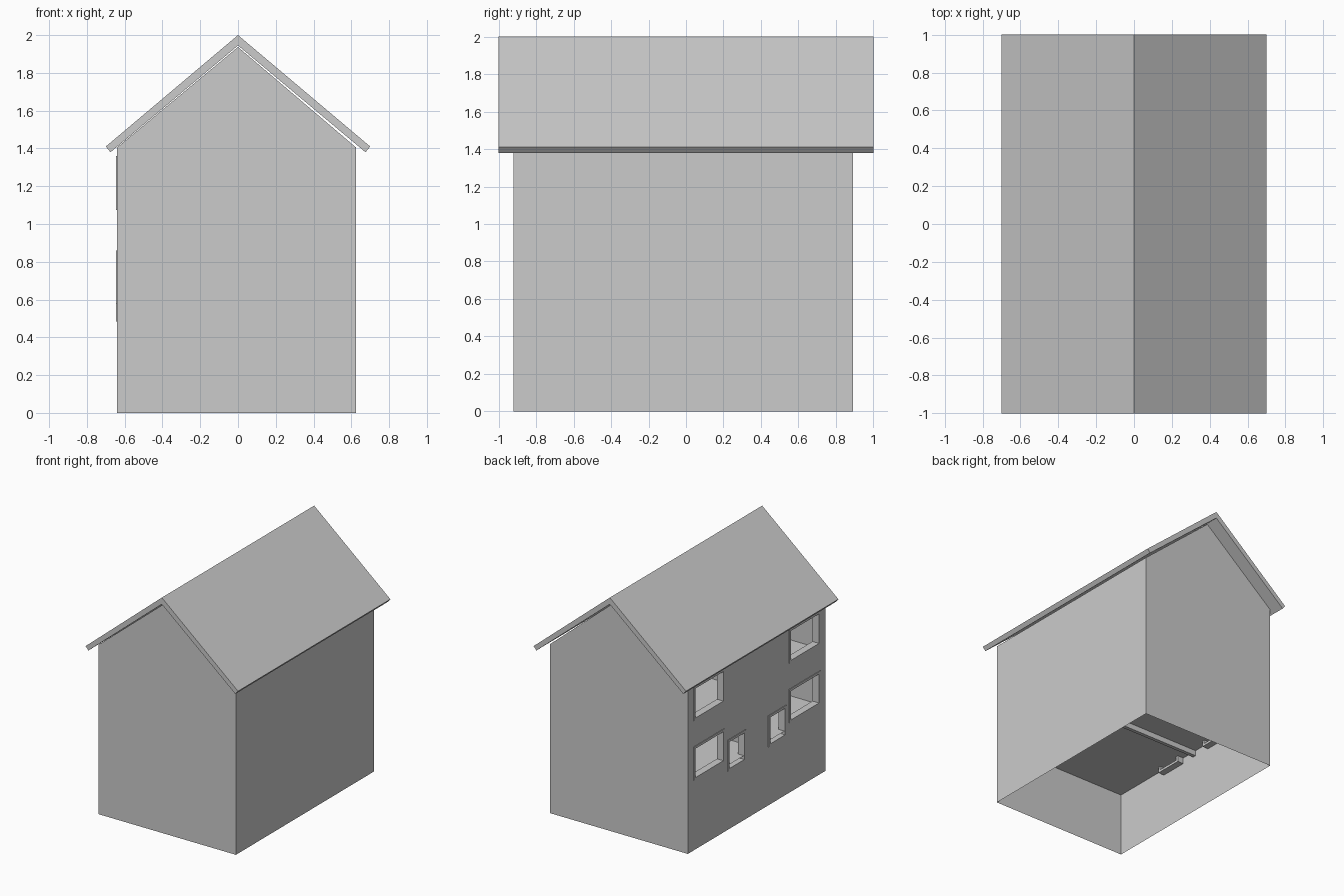
import bpy

if "Cube" in bpy.data.objects:
    bpy.data.objects.remove(bpy.data.objects["Cube"])

# One plain grey for the whole house
grey = bpy.data.materials.new("plain_grey")
grey.diffuse_color = (0.6, 0.6, 0.6, 1)
grey.use_nodes = True
grey.node_tree.nodes["Principled BSDF"].inputs["Base Color"].default_value = grey.diffuse_color

X0, X1 = -0.64, 0.625      # outer walls
Y0, Y1 = -0.92, 0.89
YC = (Y0 + Y1) / 2
EAVE, APEX = 1.405, 1.937


def make(name, verts, faces):
    me = bpy.data.meshes.new(name)
    me.from_pydata(verts, [], faces)
    me.materials.append(grey)
    ob = bpy.data.objects.new(name, me)
    bpy.context.collection.objects.link(ob)
    return ob


def prism_y(name, profile, y0, y1):
    n = len(profile)
    verts = [(x, y, z) for y in (y0, y1) for x, z in profile]
    faces = [(i, i + n, (i + 1) % n + n, (i + 1) % n) for i in range(n)]
    faces += [tuple(range(n)), tuple(reversed(range(n, 2 * n)))]
    return make(name, verts, faces)


# Roof: one folded slab
prism_y("roof", [(-0.7, 1.41), (-0.675, 1.38), (0, 1.945),
                 (0.675, 1.38), (0.7, 1.41), (0, 2.0)], -1, 1)

# Gable end walls and plain right wall (thin sheets)
for name, y, step in (("front_wall", Y0, 1), ("back_wall", Y1, -1)):
    pts = [(X0, 0), (X1, 0), (X1, EAVE), (0, APEX), (X0, EAVE)]
    make(name, [(x, y, z) for x, z in pts][::step], [range(5)])
make("right_wall", [(X1, Y0, 0), (X1, Y1, 0), (X1, Y1, EAVE), (X1, Y0, EAVE)],
     [(0, 1, 2, 3)])

# Windows, mirrored about the middle: near offset, far offset, bottom, top
windows = []
for a, b, z0, z1 in ((0.425, 0.83, 1.075, 1.36),
                     (0.425, 0.83, 0.58, 0.86),
                     (0.15, 0.385, 0.485, 0.745)):
    windows += [(YC + a, YC + b, z0, z1), (YC - b, YC - a, z0, z1)]

# Left wall: sheet with window openings left out
BAR = 0.02
holes = [(a + BAR, b - BAR, c + BAR, d - BAR) for a, b, c, d in windows]
ys = sorted({Y0, Y1} | {v for h in holes for v in h[:2]})
zs = sorted({0, EAVE} | {v for h in holes for v in h[2:]})
nz = len(zs)
faces = []
for i in range(len(ys) - 1):
    for j in range(nz - 1):
        y, z = (ys[i] + ys[i + 1]) / 2, (zs[j] + zs[j + 1]) / 2
        if not any(a < y < b and c < z < d for a, b, c, d in holes):
            k = i * nz + j
            faces.append((k, k + 1, k + nz + 1, k + nz))
make("left_wall", [(X0, y, z) for y in ys for z in zs], faces)

# Window frames: rectangular rings reaching into the rooms
XO, XI = X0 - 0.005, X0 + 0.055
for (a, b, c, d), (e, f, g, h) in zip(windows, holes):
    outer = [(a, c), (b, c), (b, d), (a, d)]
    inner = [(e, g), (f, g), (f, h), (e, h)]
    rings = [(XO, outer), (XO, inner), (XI, inner), (XI, outer)]
    verts = [(x, y, z) for x, ring in rings for y, z in ring]
    faces = []
    for r in range(4):
        for i in range(4):
            j, s = (i + 1) % 4, (r + 1) % 4
            faces.append((r * 4 + i, s * 4 + i, s * 4 + j, r * 4 + j))
    make("window_frame", verts, faces)

# Two inner floors
for name, z in (("lower_floor", 0.535), ("upper_floor", 1.0)):
    make(name, [(X0, Y0, z), (X1, Y0, z), (X1, Y1, z), (X0, Y1, z)],
         [(0, 1, 2, 3)])

# Dividing wall, hanging a little below the lower floor
prism_y("dividing_wall", [(X0, 0.49), (X1, 0.49), (X1, EAVE), (0, APEX),
                          (X0, EAVE)], YC - 0.03, YC)
